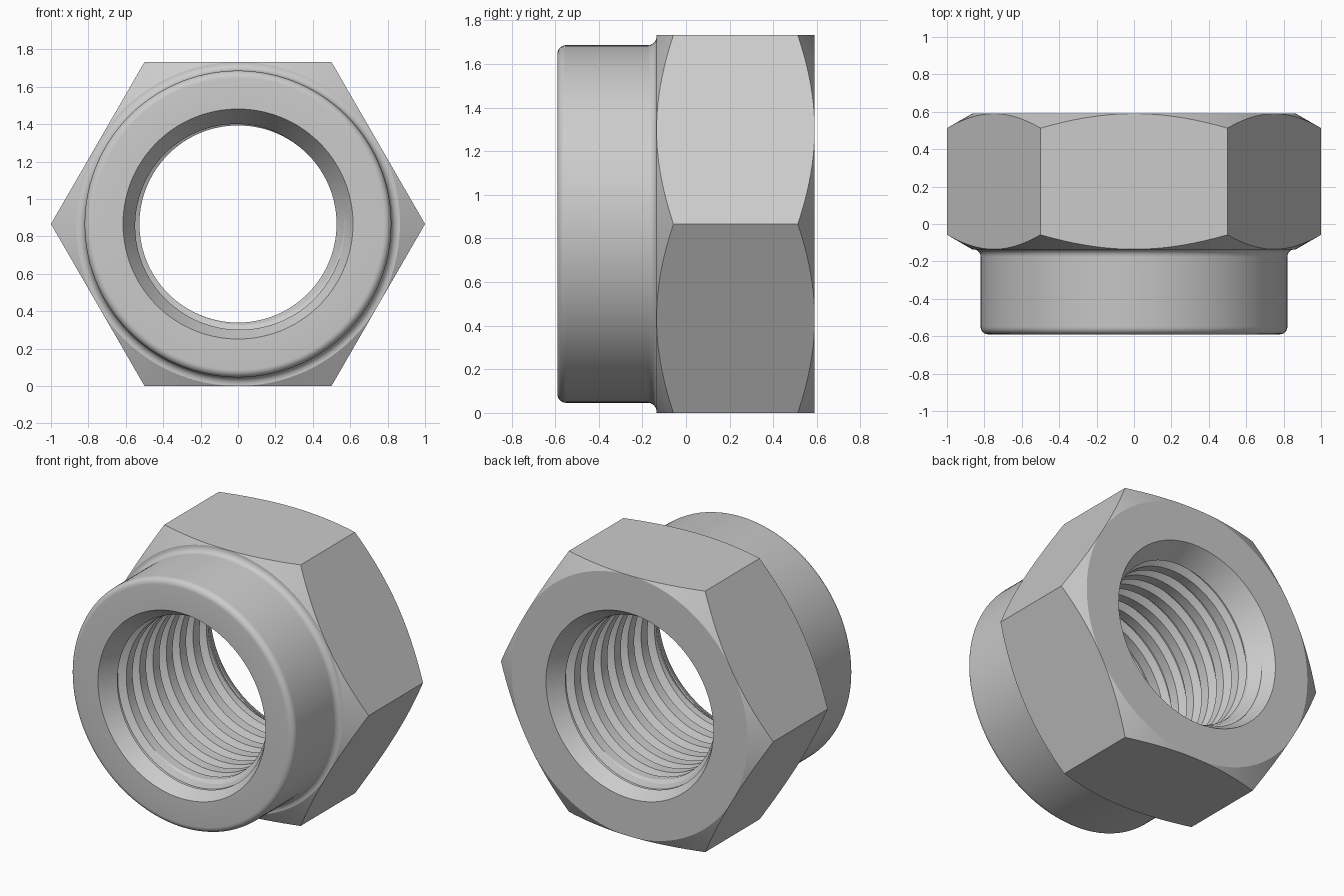
import bpy, bmesh, math

if "Cube" in bpy.data.objects:
    bpy.data.objects.remove(bpy.data.objects["Cube"])

CZ = math.sqrt(3) / 2          # axis height: half the width across flats
SEG = 120


def at(r, a, y):
    return (r * math.sin(a), y, CZ + r * math.cos(a))


def make(name, rings, closed):
    """Skin a list of equal-sized point rings into a solid."""
    bm = bmesh.new()
    rows = [[bm.verts.new(p) for p in ring] for ring in rings]
    n = len(rows[0])
    pairs = list(zip(rows, rows[1:]))
    if closed:
        pairs.append((rows[-1], rows[0]))
    else:
        bm.faces.new(rows[0])
        bm.faces.new(rows[-1])
    for a, b in pairs:
        for i in range(n):
            j = (i + 1) % n
            bm.faces.new((a[i], a[j], b[j], b[i]))
    bmesh.ops.recalc_face_normals(bm, faces=bm.faces)
    me = bpy.data.meshes.new(name)
    bm.to_mesh(me)
    bm.free()
    ob = bpy.data.objects.new(name, me)
    bpy.context.collection.objects.link(ob)
    return ob


def arc(cr, cy, rad, a0, a1, n=6):
    return [(cr + rad * math.cos(math.radians(a0 + (a1 - a0) * i / n)),
             cy + rad * math.sin(math.radians(a0 + (a1 - a0) * i / n))) for i in range(n + 1)]


# Turned section (radius, y): bore with countersinks, rounded collar, fillet, chamfers
slope = math.tan(math.radians(30))
profile = [(0.527, 0.44), (0.527, -0.44), (0.615, -0.59)]
profile += arc(0.78, -0.55, 0.04, -90, 0)
profile += arc(0.86, -0.175, 0.04, 180, 90)
profile += [(0.866, -0.135), (1.05, -0.135 + 0.184 * slope),
            (1.05, 0.59 - 0.184 * slope), (0.866, 0.59), (0.615, 0.59)]
nut = make("lock_nut", [[at(r, 2 * math.pi * k / SEG, y) for r, y in profile]
                        for k in range(SEG)], True)

# Hexagon prism that trims the turned blank
hexagon = make("hex_trim", [[at(1, math.radians(30 + 60 * k), y) for k in range(6)]
                            for y in (-0.8, 0.8)], False)

# Helical thread groove
PITCH, TURNS, STEP = 0.14, 10, 72
groove = [(0.50, -0.052), (0.572, -0.011), (0.572, 0.011), (0.50, 0.052)]
thread = make("thread_cutter",
              [[at(r, 2 * math.pi * k / STEP + 0.013, y - 0.7 + PITCH * k / STEP) for r, y in groove]
               for k in range(TURNS * STEP + 1)], False)

# Cut, bake and remove the helpers
bpy.context.view_layer.objects.active = nut
nut.select_set(True)
for cutter, op in ((hexagon, 'INTERSECT'), (thread, 'DIFFERENCE')):
    cutter.hide_render = True
    m = nut.modifiers.new(cutter.name, 'BOOLEAN')
    m.operation, m.solver, m.object = op, 'EXACT', cutter
    bpy.ops.object.modifier_apply(modifier=m.name)
    bpy.data.objects.remove(cutter)
bpy.ops.object.shade_smooth_by_angle(angle=math.radians(22))
